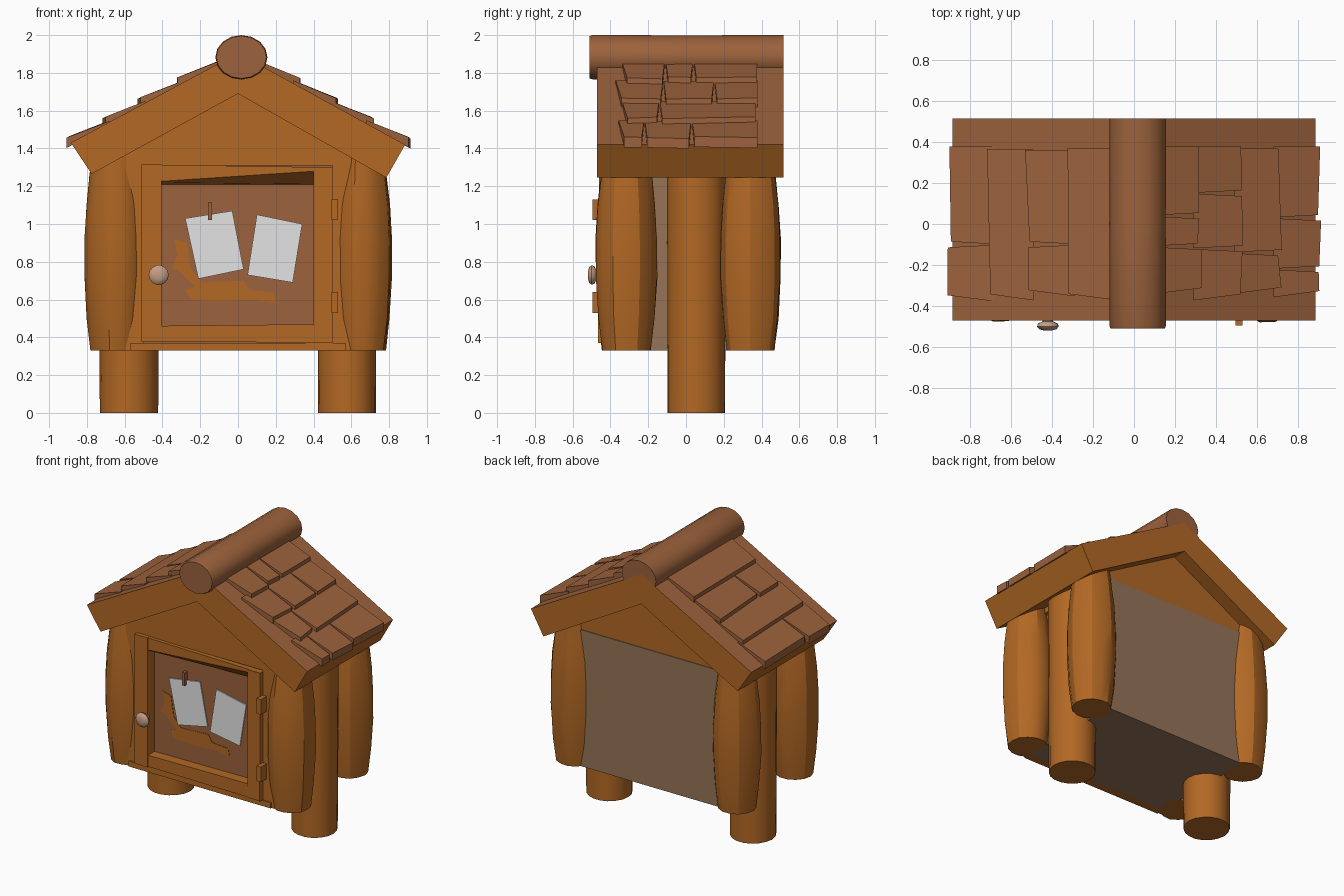
import bpy, bmesh, math, random
from mathutils import Vector

random.seed(4)
old = bpy.data.objects.get("Cube")
if old:
    bpy.data.objects.remove(old)


def material(name, r, g, b):
    def lin(c):
        c /= 255
        return c / 12.92 if c < 0.04 else ((c + 0.055) / 1.055) ** 2.4
    m = bpy.data.materials.new(name)
    m.use_nodes = True
    col = (lin(r), lin(g), lin(b), 1)
    m.diffuse_color = col
    m.node_tree.nodes["Principled BSDF"].inputs["Base Color"].default_value = col
    return m


WOOD = material("orange_wood", 178, 104, 36)
ROOF = material("brown_roof", 156, 98, 60)
WALL = material("dull_wall", 150, 116, 88)
PAPER = material("paper_white", 228, 228, 228)
KNOB = material("knob_beige", 196, 158, 132)


def jit(a):
    return random.uniform(-a, a)


def loft(name, loops, mats, smooth=None, rule=None):
    """Closed solid through a list of equal-length point loops."""
    bm = bmesh.new()
    rings = [[bm.verts.new(p) for p in loop] for loop in loops]
    n = len(rings[0])
    bm.faces.new(rings[0])
    bm.faces.new(rings[-1])
    for a, b in zip(rings, rings[1:]):
        for i in range(n):
            j = (i + 1) % n
            bm.faces.new((a[i], a[j], b[j], b[i]))
    bmesh.ops.recalc_face_normals(bm, faces=bm.faces[:])
    if rule:
        for f in bm.faces:
            f.material_index = int(rule(f.normal))
    me = bpy.data.meshes.new(name)
    bm.to_mesh(me)
    bm.free()
    for m in mats:
        me.materials.append(m)
    ob = bpy.data.objects.new(name, me)
    bpy.context.collection.objects.link(ob)
    if smooth:
        bpy.ops.object.select_all(action='DESELECT')
        ob.select_set(True)
        bpy.context.view_layer.objects.active = ob
        bpy.ops.object.shade_smooth_by_angle(angle=math.radians(smooth))
    return ob


def prism(name, pts, y0, y1, mat, rule=None, second=None):
    """Front outline in x and z, extruded along y."""
    mats = [mat, second] if second else [mat]
    return loft(name, [[(x, y, z) for x, z in pts] for y in (y0, y1)], mats, rule=rule)


def block(name, x0, x1, y0, y1, z0, z1, mat, rule=None, second=None):
    return prism(name, [(x0, z0), (x1, z0), (x1, z1), (x0, z1)], y0, y1, mat, rule, second)


def log(name, cx, cy, profile, sides, rough):
    """Upright hewn log from (z, radius) pairs."""
    wobble = [1 + jit(rough) for _ in range(sides)]
    loops = []
    for z, r in profile:
        loop = []
        for i in range(sides):
            a = math.tau * i / sides
            k = r * wobble[i] * (1 + jit(rough / 2))
            loop.append((cx + k * math.cos(a), cy + k * math.sin(a), z))
        loops.append(loop)
    return loft(name, loops, [WOOD], smooth=28)


# Legs and the four bulging corner logs
for side, s in (("left", 1), ("right", -1)):
    log(side + "_leg", s * 0.577, 0.055, [(0, 0.153), (0.33, 0.155), (1.5, 0.16)], 18, 0.01)
    for end, y in (("front", -0.315), ("back", 0.34)):
        log(f"{side}_{end}_corner_log", s * 0.65, y,
            [(0.33, 0.13), (0.5, 0.15), (0.72, 0.163), (0.92, 0.163),
             (1.1, 0.153), (1.25, 0.136), (1.4, 0.118)], 14, 0.025)

# Cabinet body, its front face forms the notice board
block("cabinet_body", -0.57, 0.57, -0.38, 0.42, 0.33, 1.32, WALL,
      lambda n: n.y < -0.5, ROOF)
prism("gable_panels", [(-0.6, 1.31), (0.6, 1.31), (0.6, 1.4), (0, 1.74), (-0.6, 1.4)],
      -0.43, 0.415, WOOD)
block("front_sill", -0.57, 0.57, -0.44, -0.38, 0.33, 0.37, WOOD)
for side, s in (("left", 1), ("right", -1)):
    x0, x1 = sorted((s * 0.5, s * 0.6))
    block(side + "_front_post", x0, x1, -0.43, -0.38, 0.33, 1.34, WOOD)

# Door frame, with a splayed top rail
block("door_right_stile", -0.51, -0.405, -0.46, -0.38, 0.375, 1.315, WOOD)
block("door_left_stile", 0.40, 0.50, -0.46, -0.38, 0.37, 1.3, WOOD)
prism("door_bottom_rail", [(-0.5, 0.38), (0.49, 0.37), (0.49, 0.47), (-0.5, 0.46)],
      -0.455, -0.38, WOOD)
loft("door_top_rail",
     [[(-0.5, -0.455, 1.22), (0.49, -0.455, 1.285), (0.49, -0.455, 1.3), (-0.5, -0.455, 1.315)],
      [(-0.5, -0.38, 1.21), (0.49, -0.38, 1.21), (0.49, -0.38, 1.3), (-0.5, -0.38, 1.315)]],
     [WOOD])
prism("door_corner_brace", [(0.4, 0.46), (0.5, 0.37), (0.5, 0.64)], -0.466, -0.455, WOOD)
for level, z in (("lower", 0.585), ("upper", 1.075)):
    block(level + "_hinge", 0.495, 0.53, -0.495, -0.42, z - 0.055, z + 0.055, WOOD)

# Door knob turned about the y axis
loft("door_knob",
     [[(-0.42 + r * math.cos(math.tau * i / 14), y, 0.73 + r * math.sin(math.tau * i / 14))
       for i in range(14)]
      for y, r in ((-0.455, 0.03), (-0.475, 0.025), (-0.485, 0.048),
                   (-0.5, 0.053), (-0.513, 0.042), (-0.519, 0.02))],
     [KNOB], smooth=50)

# Worn paint, pinned notes and peg
prism("worn_paint",
      [(-0.34, 0.92), (-0.27, 0.9), (-0.25, 0.76), (-0.19, 0.69), (0.03, 0.7), (0.06, 0.65),
       (0.19, 0.64), (0.2, 0.58), (0.08, 0.6), (-0.12, 0.59), (-0.25, 0.6), (-0.28, 0.65),
       (-0.23, 0.67), (-0.3, 0.74), (-0.35, 0.77), (-0.32, 0.84)], -0.383, -0.378, WOOD)
prism("first_note", [(-0.28, 1.03), (-0.03, 1.07), (0.03, 0.76), (-0.21, 0.71)],
      -0.393, -0.385, PAPER)
prism("second_note", [(0.10, 1.05), (0.34, 1.0), (0.29, 0.69), (0.05, 0.73)],
      -0.393, -0.385, PAPER)
block("note_peg", -0.16, -0.138, -0.415, -0.385, 1.02, 1.115, ROOF)

# Roof: orange boards with a brown upper surface
prism("roof_boards",
      [(-0.885, 1.43), (0, 1.905), (0.885, 1.42), (0.785, 1.245), (0, 1.69), (-0.775, 1.265)],
      -0.47, 0.515, WOOD, lambda n: n.z > 0.5, ROOF)

# Overlapping shingle rows, each row split into uneven planks
EDGES = [0.905, 0.71, 0.52, 0.32, 0.12]


def roof_z(x):
    return 1.905 - 0.543 * x


def shingle(name, s, xo, xi, y0, y1, skew0, skew1):
    xa, xb = xo + jit(0.012), xo + jit(0.012)
    xi -= 0.03
    lo, hi = [], []
    for x, y, lift in ((xa, y0 + skew0, 0.045), (xb, y1 + skew1, 0.045),
                       (xi, y1, 0.012), (xi, y0, 0.012)):
        lo.append((s * x, y, roof_z(x) - 0.01))
        hi.append((s * x, y, roof_z(x) + lift + jit(0.003)))
    loft(name, [lo, hi], [ROOF])


SPLITS = {1: [[0.03, -0.22], [-0.14], [0.15, -0.12], [0.04, -0.11]],
          -1: [[-0.1], [], [-0.1], []]}
for side, s in (("left", 1), ("right", -1)):
    for row, (xo, xi) in enumerate(zip(EDGES, EDGES[1:])):
        cuts = [0.37 + jit(0.01)] + SPLITS[s][row] + [-0.36 + jit(0.02)]
        for k, (top, low) in enumerate(zip(cuts, cuts[1:])):
            last = k == len(cuts) - 2
            shingle(f"{side}_shingle_{row + 1}_{k + 1}", s, xo, xi,
                    low + 0.002, top - 0.002,
                    0.03 if last else 0.012, 0 if k == 0 else -0.012)

# Ridge log along the top
ridge = []
for y, k in ((-0.51, 0.96), (-0.495, 1), (0.0, 0.99), (0.515, 1)):
    ridge.append([(0.018 + 0.138 * k * math.cos(math.tau * i / 16), y,
                   1.883 + 0.117 * k * math.sin(math.tau * i / 16)) for i in range(16)])
loft("ridge_log", ridge, [ROOF], smooth=32)
